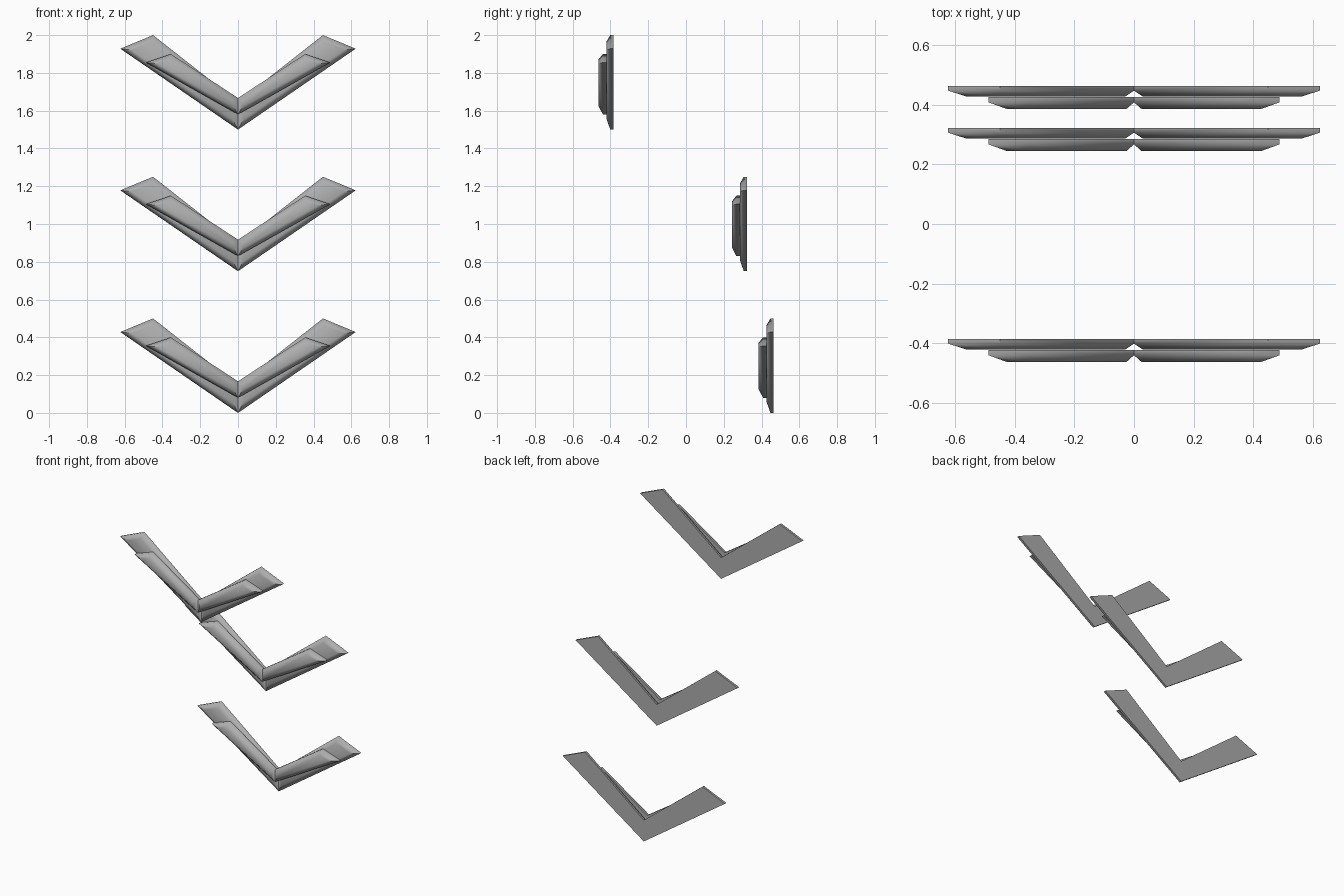
import bpy
import bmesh
from mathutils import Vector

if "Cube" in bpy.data.objects:
    bpy.data.objects.remove(bpy.data.objects["Cube"])

grey = bpy.data.materials.new("mid grey")
grey.diffuse_color = (0.42, 0.42, 0.42, 1)
grey.use_nodes = True
grey.node_tree.nodes["Principled BSDF"].inputs["Base Color"].default_value = grey.diffuse_color


def inset_outline(pts, d):
    """Offset a counter-clockwise outline inwards by d."""
    out, n = [], len(pts)
    for i in range(n):
        a, b, c = (Vector(pts[(i + k) % n]) for k in (-1, 0, 1))
        e1, e2 = (b - a).normalized(), (c - b).normalized()
        n1, n2 = Vector((-e1.y, e1.x)), Vector((-e2.y, e2.x))
        out.append(b + (n1 + n2) * (d / (1 + n1.dot(n2))))
    return out


def chevron(name, half, back, wall, front, inset, z0):
    """Flat-backed V plate whose two arms have bevelled front faces."""
    bm = bmesh.new()
    inner = inset_outline(half, inset)
    for side in (1, -1):
        rings = [[bm.verts.new((side * p[0], y, p[1] + z0)) for p in pts]
                 for pts, y in ((half, back), (half, wall), (inner, front))]
        bm.faces.new(rings[0])
        bm.faces.new(rings[2])
        for k in (0, 1):
            for i in range(4):
                j = (i + 1) % 4
                if k == 0 and i == 3:
                    continue  # arms are joined on the centre line
                bm.faces.new((rings[k][i], rings[k][j], rings[k + 1][j], rings[k + 1][i]))
    bmesh.ops.remove_doubles(bm, verts=bm.verts, dist=0.0005)
    bmesh.ops.recalc_face_normals(bm, faces=bm.faces)
    mesh = bpy.data.meshes.new(name)
    bm.to_mesh(mesh)
    bm.free()
    mesh.materials.append(grey)
    obj = bpy.data.objects.new(name, mesh)
    bpy.context.collection.objects.link(obj)
    bpy.ops.object.select_all(action='DESELECT')
    obj.select_set(True)
    bpy.context.view_layer.objects.active = obj
    bpy.ops.object.shade_smooth_by_angle(angle=1.0)


# Right arm outlines (x, z)
large = [(0, 0), (0.623, 0.428), (0.45, 0.5), (0, 0.147)]
small = [(0, 0.08), (0.488, 0.355), (0.355, 0.4), (0, 0.167)]

# Three stacked pairs: back plane and base height
for label, y, z in (("lower", 0.463, 0), ("middle", 0.322, 0.75), ("upper", -0.385, 1.5)):
    chevron(label + "_large_chevron", large, y, y - 0.016, y - 0.036, 0.03, z)
    chevron(label + "_small_chevron", small, y - 0.037, y - 0.055, y - 0.078, 0.026, z)
